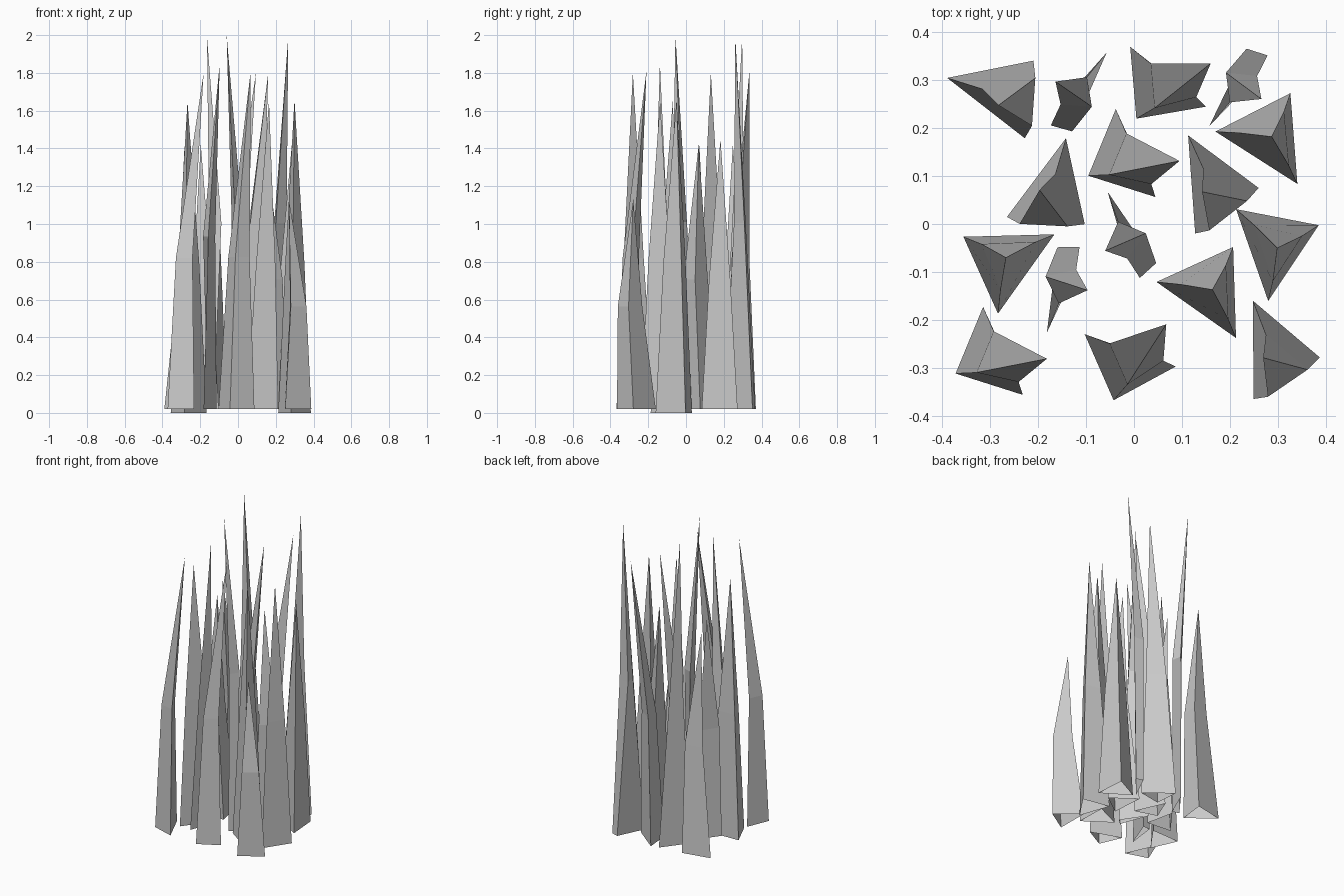
import bpy, bmesh
from math import radians
from mathutils import Matrix, Vector

if "Cube" in bpy.data.objects:
    bpy.data.objects.remove(bpy.data.objects["Cube"])

# Blade shapes, seen from above: base triangle, knee triangle, tip,
# and how high up the knee sits (fraction of the blade height)
SHAPES = {
    "leaning": ([(0, 0), (.013, -.15), (.158, -.125)],
                [(.043, -.035), (.051, -.128), (.138, -.105)],
                (.168, -.035), .45),
    "curved": ([(0, 0), (.162, -.126), (.18, .036)],
               [(.073, -.023), (.177, -.1), (.184, 0)],
               (.107, -.057), .49),
    "straight": ([(0, 0), (.166, -.117), (.16, .073)],
                 [(.05, -.005), (.15, -.078), (.145, .035)],
                 (.117, -.016), .48),
    "slim": ([(0, 0), (.122, .148), (.078, .162)],
             [(.043, .05), (.1, .105), (.035, .112)],
             (.109, .057), .5),
}

# Placement of each blade: x, y, turn in degrees, base height, tip height
BLADES = {
    "leaning": [(-.008, .37, 0, .02, 1.8), (-.103, -.23, 18.7, .02, 1.81),
                (-.038, .24, -27.4, .02, 1.8), (-.315, -.173, -27.4, .02, 1.8)],
    "curved": [(-.39, .305, 0, .02, 1.42), (-.142, .179, -89, .02, 1.42),
               (.113, .185, -48, .02, 1.42), (.248, -.16, -51.6, .02, 1.13)],
    "straight": [(.047, -.121, 0, .02, 1.65), (.17, .193, 2.6, .02, 1.45),
                 (-.284, -.187, 89.7, 0, 1.65), (.213, .031, -35.5, 0, 1.66)],
    "slim": [(.157, .204, 0, .02, 1.99), (-.057, .358, 182, .02, 1.99),
             (-.055, .067, -120, .02, 2.0), (-.182, -.227, 18.6, .02, 1.85)],
}


def make_blade(name, shape, x, y, turn, z0, z1):
    base, knee, tip, frac = shape
    spin = Matrix.Translation((x, y, 0)) @ Matrix.Rotation(radians(turn), 4, 'Z')
    bm = bmesh.new()

    def ring(points, z):
        return [bm.verts.new(spin @ Vector((px, py, z))) for px, py in points]

    low = ring(base, z0)
    mid = ring(knee, z0 + (z1 - z0) * frac)
    top = ring([tip], z1)[0]
    for i in range(3):
        j = (i + 1) % 3
        bm.faces.new((low[i], low[j], mid[j], mid[i]))
        bm.faces.new((mid[i], mid[j], top))
    bmesh.ops.recalc_face_normals(bm, faces=bm.faces)
    mesh = bpy.data.meshes.new(name)
    bm.to_mesh(mesh)
    bm.free()
    bpy.context.collection.objects.link(bpy.data.objects.new(name, mesh))


# Clump of grass blades
for kind, places in BLADES.items():
    for n, place in enumerate(places, 1):
        make_blade(f"{kind}_blade_{n}", SHAPES[kind], *place)
